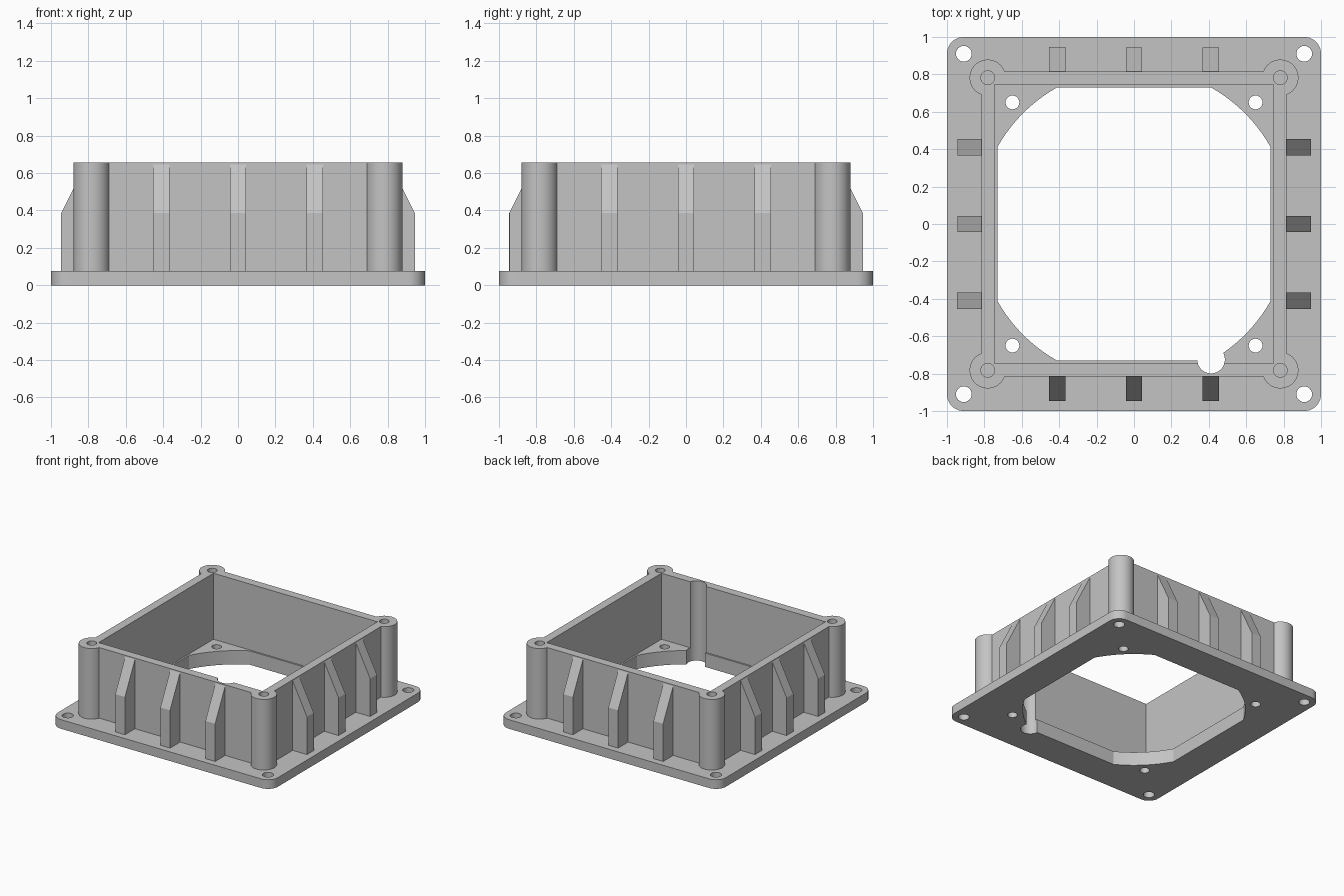
import bpy, bmesh, math
from mathutils import Matrix

if "Cube" in bpy.data.objects:
    bpy.data.objects.remove(bpy.data.objects["Cube"])

grey = bpy.data.materials.new("light grey")
grey.diffuse_color = (0.55, 0.55, 0.55, 1)
grey.use_nodes = True
grey.node_tree.nodes["Principled BSDF"].inputs["Base Color"].default_value = grey.diffuse_color


def prism(name, pts, z0, z1, matrix=Matrix()):
    """Extrude a closed outline from z0 to z1, then place it."""
    bm = bmesh.new()
    face = bm.faces.new([bm.verts.new((x, y, z0)) for x, y in pts])
    ext = bmesh.ops.extrude_face_region(bm, geom=[face])
    top = [v for v in ext["geom"] if isinstance(v, bmesh.types.BMVert)]
    bmesh.ops.translate(bm, verts=top, vec=(0, 0, z1 - z0))
    bmesh.ops.transform(bm, matrix=matrix, verts=bm.verts)
    bmesh.ops.recalc_face_normals(bm, faces=bm.faces)
    me = bpy.data.meshes.new(name)
    bm.to_mesh(me)
    bm.free()
    me.materials.append(grey)
    ob = bpy.data.objects.new(name, me)
    bpy.context.collection.objects.link(ob)
    return ob


def arc(cx, cy, r, a0, a1, n):
    return [(cx + r * math.cos(a0 + (a1 - a0) * i / n),
             cy + r * math.sin(a0 + (a1 - a0) * i / n)) for i in range(n + 1)]


def circle(cx, cy, r, n=32):
    return arc(cx, cy, r, 0, 2 * math.pi, n)[:-1]


def square(h):
    return [(-h, -h), (h, -h), (h, h), (-h, h)]


def combine(target, tool, operation):
    """Boolean a helper into the target and remove the helper."""
    mod = target.modifiers.new("bool", 'BOOLEAN')
    mod.operation, mod.solver, mod.object = operation, 'EXACT', tool
    bpy.context.view_layer.objects.active = target
    bpy.ops.object.modifier_apply(modifier=mod.name)
    bpy.data.objects.remove(tool)


TOP, PLATE, FLOOR = 0.655, 0.075, 0.113
CORNERS = [(sx, sy) for sx in (-1, 1) for sy in (-1, 1)]
HALF = math.pi / 2

# Base plate with rounded corners
outline = []
for q, (sx, sy) in enumerate([(1, 1), (-1, 1), (-1, -1), (1, -1)]):
    outline += arc(sx * 0.91, sy * 0.91, 0.09, q * HALF, (q + 1) * HALF, 10)
body = prism("housing", outline, 0, PLATE)

# Square wall and round corner posts
combine(body, prism("wall", square(0.815), 0.02, TOP), 'UNION')
for sx, sy in CORNERS:
    combine(body, prism("post", circle(sx * 0.782, sy * 0.782, 0.097, 48), 0.03, TOP), 'UNION')

# Three tapered ribs on each side
rib = [(0.79, 0.05), (0.945, 0.05), (0.945, 0.385), (0.815, 0.645), (0.79, 0.645)]
for side in range(4):
    for offset in (-0.41, 0, 0.41):
        place = (Matrix.Rotation(side * HALF, 4, 'Z') @ Matrix.Translation((0, offset, 0))
                 @ Matrix.Rotation(HALF, 4, 'X'))
        combine(body, prism("rib", rib, -0.044, 0.044, place), 'UNION')

# Inner cavity, leaving a thicker floor
combine(body, prism("cavity", square(0.745), FLOOR, 1), 'DIFFERENCE')

# Floor opening: a circle trimmed by a square
R, H = 0.838, 0.731
a = math.acos(H / R)
opening = []
for q in range(4):
    opening += arc(0, 0, R, q * HALF + a, (q + 1) * HALF - a, 14)
combine(body, prism("opening", opening, -0.1, 0.3), 'DIFFERENCE')

# Cable channel through the floor and up the front wall
combine(body, prism("channel", circle(0.412, -0.725, 0.074), -0.1, 1), 'DIFFERENCE')

# Plate holes, floor holes and blind screw holes in the posts
for sx, sy in CORNERS:
    for pos, r, z0, z1 in ((0.91, 0.042, -0.1, 0.3), (0.65, 0.037, -0.1, 0.3),
                           (0.782, 0.037, 0.25, 1)):
        combine(body, prism("hole", circle(sx * pos, sy * pos, r, 24), z0, z1), 'DIFFERENCE')

# Smooth the round parts, keep edges crisp
bpy.ops.object.select_all(action='DESELECT')
body.select_set(True)
bpy.context.view_layer.objects.active = body
bpy.ops.object.shade_smooth_by_angle(angle=math.radians(25))
